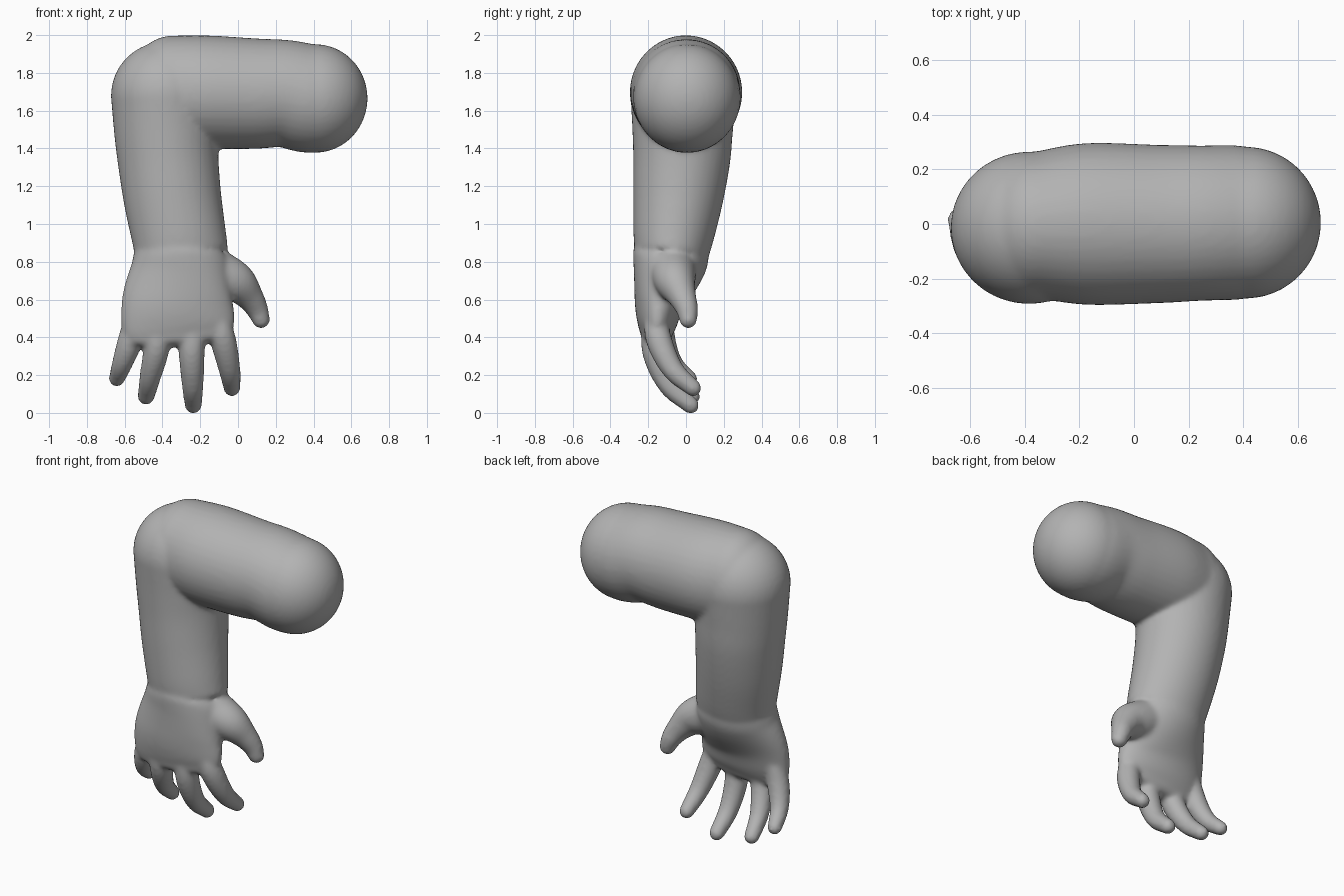
import bpy, bmesh, math
from mathutils import Vector

if "Cube" in bpy.data.objects:
    bpy.data.objects.remove(bpy.data.objects["Cube"], do_unlink=True)

SIDES = 40
bm = bmesh.new()


def smooth_stations(stations, steps=6):
    """Catmull-Rom through (x, y, z, radius_u, radius_v) stations."""
    p = [Vector(s) for s in stations]
    p = [p[0] * 2 - p[1]] + p + [p[-1] * 2 - p[-2]]
    out = []
    for i in range(1, len(p) - 2):
        a, b, c, d = p[i - 1:i + 3]
        for k in range(steps):
            t = k / steps
            out.append((b * 2 + (c - a) * t + (a * 2 - b * 5 + c * 4 - d) * t ** 2
                        + (b * 3 - a - c * 3 + d) * t ** 3) / 2)
    return out + [p[-2]]


def limb(stations, ref, cap_start, cap_end):
    """Sweep an oval along the stations and close it with domed ends."""
    path = smooth_stations(stations)
    centres = [Vector(s[:3]) for s in path]
    last = len(path) - 1
    tangents = [(centres[min(i + 1, last)] - centres[max(i - 1, 0)]).normalized()
                for i in range(last + 1)]
    sections = [(c, t, s[3], s[4]) for c, t, s in zip(centres, tangents, path)]

    def dome(section, length):
        c, t, ru, rv = section
        angles = [math.radians(a) for a in range(8, 90, 8)]
        return [(c + t * length * math.sin(a), t, ru * math.cos(a), rv * math.cos(a))
                for a in angles]

    sections = dome(sections[0], -cap_start)[::-1] + sections + dome(sections[-1], cap_end)
    rings = []
    for c, t, ru, rv in sections:
        u = (ref - t * t.dot(ref)).normalized()
        v = t.cross(u)
        angles = [math.tau * k / SIDES for k in range(SIDES)]
        rings.append([bm.verts.new(c + u * ru * math.cos(a) + v * rv * math.sin(a))
                      for a in angles])
    for r, s in zip(rings, rings[1:]):
        for k in range(SIDES):
            n = (k + 1) % SIDES
            bm.faces.new((r[k], r[n], s[n], s[k]))
    bm.faces.new(rings[0][::-1])
    bm.faces.new(rings[-1])


X, Y = Vector((1, 0, 0)), Vector((0, 1, 0))

# Upper arm, ending in a round shoulder
limb([(-.35, -.005, 1.71, .272, .297), (-.17, 0, 1.708, .297, .3), (.08, 0, 1.7, .291, .293),
      (.24, .003, 1.701, .285, .284), (.36, .005, 1.677, .284, .288),
      (.41, .005, 1.674, .279, .288)], Y, .24, .276)

# Forearm, from the round elbow to the wrist
limb([(-.385, -.014, 1.69, .288, .28), (-.38, -.018, 1.5, .276, .266),
      (-.37, -.023, 1.35, .267, .257), (-.347, -.042, 1.15, .259, .239),
      (-.313, -.066, .95, .25, .214), (-.296, -.077, .85, .246, .196)], X, .285, .05)

# Palm
limb([(-.297, -.08, .86, .247, .199), (-.3, -.084, .82, .257, .2),
      (-.303, -.1, .75, .27, .184), (-.32, -.14, .6, .295, .135),
      (-.317, -.153, .48, .3, .105), (-.312, -.16, .41, .278, .078)], X, .02, .05)

# Thumb and fingers: x, y, z, radius along each one
digits = {
    "thumb": [(-.11, -.07, .75, .125), (-.01, -.055, .7, .107), (.06, -.02, .625, .076),
              (.1, .005, .56, .06), (.122, .012, .503, .048)],
    "index": [(-.12, -.16, .54, .06), (-.08, -.145, .4, .069),
              (-.045, -.07, .24, .058), (-.032, .038, .14, .045)],
    "middle": [(-.24, -.165, .54, .065), (-.245, -.165, .34, .069),
               (-.24, -.092, .16, .058), (-.237, .025, .05, .046)],
    "ring": [(-.42, -.165, .54, .065), (-.43, -.16, .36, .069),
             (-.465, -.082, .2, .057), (-.487, .03, .095, .045)],
    "little": [(-.53, -.13, .54, .06), (-.572, -.12, .39, .066),
               (-.613, -.07, .27, .055), (-.642, .018, .19, .043)],
}
for points in digits.values():
    tip = points[-1][3]
    limb([(x, y, z, r, r) for x, y, z, r in points], X, tip, tip)

bmesh.ops.recalc_face_normals(bm, faces=bm.faces)
mesh = bpy.data.meshes.new("arm_and_hand")
bm.to_mesh(mesh)
bm.free()
arm = bpy.data.objects.new("arm_and_hand", mesh)
bpy.context.collection.objects.link(arm)

# Fuse the parts into one soft skin
remesh = arm.modifiers.new("fuse", 'REMESH')
remesh.mode = 'VOXEL'
remesh.voxel_size = .012
soften = arm.modifiers.new("soften", 'SMOOTH')
soften.factor = .5
soften.iterations = 14
evaluated = arm.evaluated_get(bpy.context.evaluated_depsgraph_get())
skin = bpy.data.meshes.new_from_object(evaluated)
arm.modifiers.clear()
arm.data = skin
bpy.data.meshes.remove(mesh)
skin.name = "arm_and_hand"

# Rest the lowest fingertip on the ground
low = min(v.co.z for v in skin.vertices)
for v in skin.vertices:
    v.co.z -= low
for face in skin.polygons:
    face.use_smooth = True

# Plain grey skin
grey = bpy.data.materials.new("plain_grey")
grey.use_nodes = True
colour = (.45, .45, .45, 1)
grey.diffuse_color = colour
grey.node_tree.nodes["Principled BSDF"].inputs["Base Color"].default_value = colour
skin.materials.clear()
skin.materials.append(grey)
